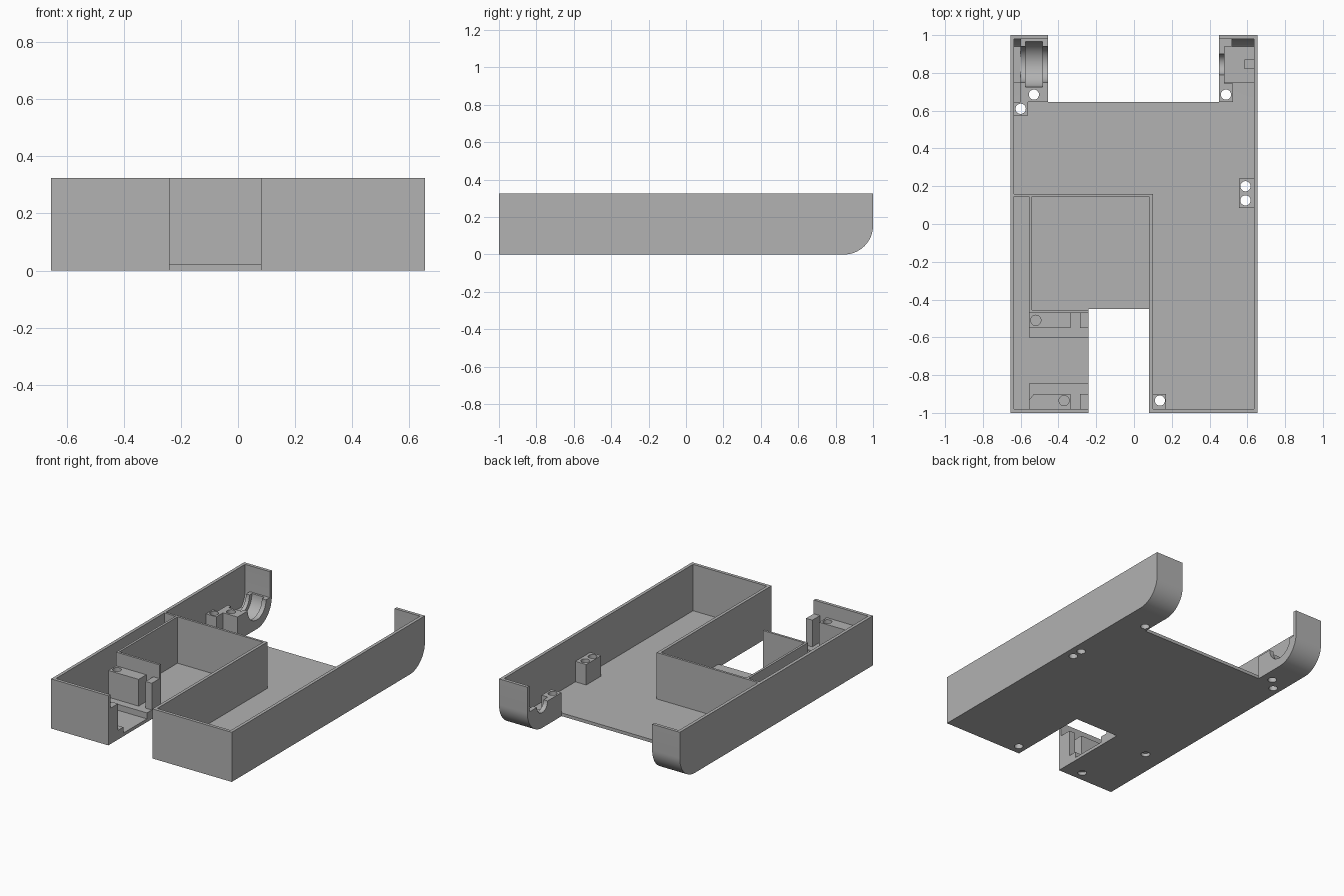
import bpy, bmesh, math
from mathutils import Vector, Matrix

if "Cube" in bpy.data.objects:
    bpy.data.objects.remove(bpy.data.objects["Cube"], do_unlink=True)

GREY = bpy.data.materials.new("plain grey")
GREY.use_nodes = True
GREY.diffuse_color = (0.445, 0.445, 0.445, 1)
GREY.node_tree.nodes["Principled BSDF"].inputs["Base Color"].default_value = GREY.diffuse_color

W, H, T = 0.655, 0.325, 0.021      # half width, height, shell thickness
IN = W - T                         # inner half width
R = 0.155                          # rear corner radius, also pivot height
PIVOT = 1 - R                      # pivot position along y
ARM = 0.645                        # where the rear arms begin
POST = 0.235                       # height of the tall mounts


def finish(name, bm):
    bmesh.ops.recalc_face_normals(bm, faces=bm.faces)
    mesh = bpy.data.meshes.new(name)
    bm.to_mesh(mesh)
    bm.free()
    mesh.materials.append(GREY)
    ob = bpy.data.objects.new(name, mesh)
    bpy.context.scene.collection.objects.link(ob)
    return ob


def prism(name, points, axis, lo, hi):
    """Extrude a 2D outline along x (outline in y, z) or z (outline in x, y)."""
    bm = bmesh.new()
    place = (lambda p: (lo, p[0], p[1])) if axis == "x" else (lambda p: (p[0], p[1], lo))
    face = bm.faces.new([bm.verts.new(place(p)) for p in points])
    new = bmesh.ops.extrude_face_region(bm, geom=[face])["geom"]
    step = Vector((hi - lo, 0, 0)) if axis == "x" else Vector((0, 0, hi - lo))
    bmesh.ops.translate(bm, verts=[v for v in new if isinstance(v, bmesh.types.BMVert)], vec=step)
    return finish(name, bm)


def box(name, x0, x1, y0, y1, z0, z1):
    return prism(name, [(x0, y0), (x1, y0), (x1, y1), (x0, y1)], "z", z0, z1)


def arc(radius, n=16):
    """Rear corner quarter arc, from the underside up to the back face."""
    return [(PIVOT + radius * math.sin(a), R - radius * math.cos(a))
            for a in (i * math.pi / 2 / n for i in range(n + 1))]


def cylinder(bm, radius, depth, matrix):
    bmesh.ops.create_cone(bm, cap_ends=True, segments=48, radius1=radius,
                          radius2=radius, depth=depth, matrix=matrix)


def cut(ob, cutter):
    mod = ob.modifiers.new("cut", "BOOLEAN")
    mod.operation, mod.solver, mod.object = "DIFFERENCE", "EXACT", cutter
    bpy.context.view_layer.objects.active = ob
    bpy.ops.object.modifier_apply(modifier=mod.name)


def bore(ob, radius, x0, x1):
    """Cut a round seat along x, centred on the pivot."""
    bm = bmesh.new()
    turn = Matrix.Rotation(math.pi / 2, 4, "Y")
    cylinder(bm, radius, x1 - x0, Matrix.Translation(((x0 + x1) / 2, PIVOT, R)) @ turn)
    cutter = finish("bore_cutter", bm)
    cut(ob, cutter)
    bpy.data.objects.remove(cutter, do_unlink=True)


holed, smooth = [], []

# Floor with the front notch
holed.append(prism("floor", [(-W, -1), (-0.24, -1), (-0.24, -0.45), (0.08, -0.45), (0.08, -1),
                             (W, -1), (W, ARM), (-W, ARM)], "z", 0, T))

# Side walls with the rounded rear corner, and the curved arm ends
side = [(-1, 0)] + arc(R) + [(1, H), (-1, H)]
shell = [(ARM, 0)] + arc(R) + [(1, H), (1 - T, H)] + arc(R - T)[::-1] + [(ARM, T)]
for label, s, inner in (("right", -1, 0.455), ("left", 1, 0.45)):
    smooth.append(prism(label + "_side_wall", side, "x", s * W, s * IN))
    end = prism(label + "_arm_end", shell, "x", s * IN, s * inner)
    holed.append(end)
    smooth.append(end)

# Front walls
box("front_wall_right", -IN, -0.24, -1, -1 + T, T, H)
box("front_wall_left", 0.08, IN, -1, -1 + T, T, H)

# Inner compartment walls
box("channel_wall", 0.08, 0.1, -1 + T, 0.16, T, H)
box("compartment_back_wall", -IN, 0.08, 0.145, 0.16, T, H)
box("compartment_side_wall", -0.555, -0.54, -0.455, 0.145, T, H)
box("compartment_front_wall", -0.555, -0.24, -0.47, -0.455, T, H)

# Mounts beside the notch
box("rear_mount_ledge", -0.555, -0.24, -0.6, -0.47, T, 0.06)
box("front_mount_ledge", -0.555, -0.24, -0.98, -0.845, T, 0.06)
holed.append(box("rear_mount", -0.555, -0.335, -0.55, -0.47, 0.01, POST))
holed.append(prism("front_mount", [(-0.555, -0.98), (-0.335, -0.98), (-0.335, -0.9),
                                   (-0.53, -0.9), (-0.555, -0.93)], "z", 0.01, POST))
box("rear_mount_post", -0.285, -0.24, -0.55, -0.47, T, POST)
box("front_mount_post", -0.285, -0.24, -0.98, -0.9, T, POST)

# Screw blocks
holed.append(box("right_screw_block", -IN, -0.56, 0.575, ARM, 0.01, R))
holed.append(box("left_screw_block", 0.555, IN, 0.085, 0.24, 0.01, R))
holed.append(box("front_screw_block", 0.1, 0.17, -0.98, -0.9, 0.01, R))

# Right arm: grooved bearing seat
seat = [(ARM, 0.01)] + arc(R - 0.01) + [(ARM, R)]
bearing = prism("bearing_seat", seat, "x", -0.6, -0.455)
bore(bearing, 0.095, -0.7, -0.4)
bore(bearing, 0.12, -0.575, -0.485)
box("right_arm_step", -IN, -0.6, 0.75, 0.94, 0.05, 0.06)

# Left arm: shaft support and pocket
support = prism("shaft_support", seat, "x", 0.45, 0.48)
bore(support, 0.055, 0.4, 0.55)
holed.append(box("left_arm_screw_block", 0.478, 0.525, ARM, 0.745, 0.01, R))
prism("pocket_end", [(0.94, 0.06)] + [p for p in arc(R - 0.01) if p[0] > 0.945]
      + [(0.94, R)], "x", 0.48, 0.52)
box("pocket_floor", 0.48, IN, 0.75, 0.94, 0.05, 0.06)
box("pocket_tab", 0.585, IN, 0.82, 0.87, 0.06, 0.1)
holed += [bearing, support]
smooth += [bearing, support]

# Screw holes through the blocks and floor
bm = bmesh.new()
for x, y in ((-0.6, 0.61), (-0.53, 0.685), (0.487, 0.685), (0.59, 0.2), (0.59, 0.125),
             (-0.52, -0.51), (-0.37, -0.935), (0.137, -0.935)):
    cylinder(bm, 0.027, 1, Matrix.Translation((x, y, 0.1)))
holes = finish("hole_cutter", bm)
for ob in holed:
    cut(ob, holes)
bpy.data.objects.remove(holes, do_unlink=True)

# Smooth the round surfaces, keep edges sharp
bpy.ops.object.select_all(action="DESELECT")
for ob in set(holed + smooth):
    ob.select_set(True)
    bpy.context.view_layer.objects.active = ob
bpy.ops.object.shade_smooth_by_angle(angle=math.radians(30))
